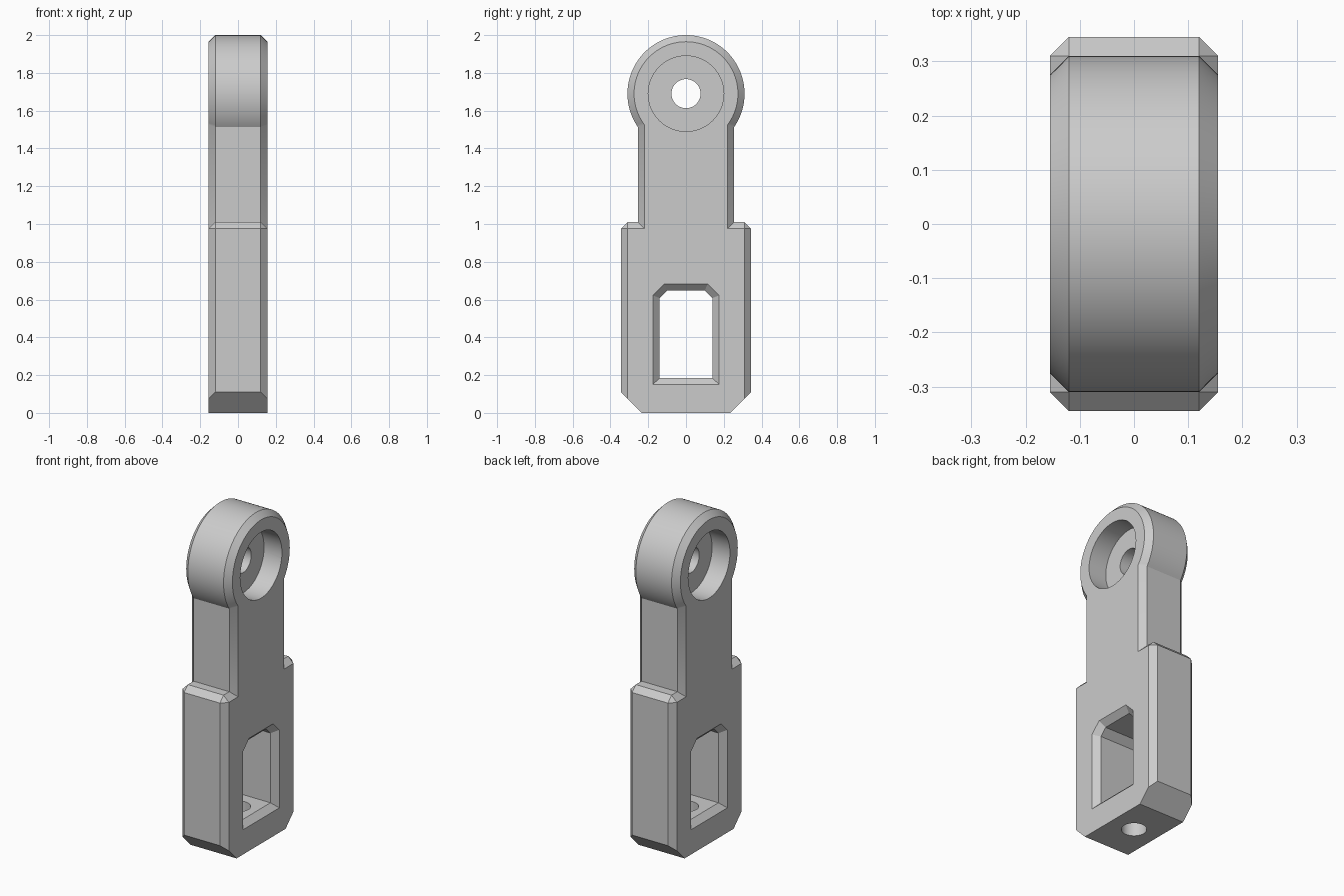
import bpy
import bmesh
from math import sin, cos, asin, pi, radians
from mathutils import Matrix

if "Cube" in bpy.data.objects:
    bpy.data.objects.remove(bpy.data.objects["Cube"], do_unlink=True)

HALF = 0.155      # half thickness
BEVEL = 0.035
CORE = HALF - BEVEL
HEAD_Z, HEAD_R = 1.69, 0.31
NECK = 0.255

grey = bpy.data.materials.new("plain_grey")
grey.use_nodes = True
colour = (0.6, 0.6, 0.6, 1)
grey.diffuse_color = colour
grey.node_tree.nodes["Principled BSDF"].inputs["Base Color"].default_value = colour


def finish(bm, name):
    bmesh.ops.remove_doubles(bm, verts=bm.verts, dist=0.0001)
    bmesh.ops.recalc_face_normals(bm, faces=bm.faces)
    mesh = bpy.data.meshes.new(name)
    bm.to_mesh(mesh)
    bm.free()
    mesh.materials.append(grey)
    obj = bpy.data.objects.new(name, mesh)
    bpy.context.collection.objects.link(obj)
    return obj


def mirrored(half):
    return half + [(-y, z) for y, z in reversed(half)]


def loft(name, sections):
    """Join closed (y, z) outlines placed at successive x positions."""
    bm = bmesh.new()
    rings = [[bm.verts.new((x, y, z)) for y, z in mirrored(half)] for x, half in sections]
    n = len(rings[0])
    for a, b in zip(rings, rings[1:]):
        for i in range(n):
            j = (i + 1) % n
            bm.faces.new((a[i], a[j], b[j], b[i]))
    bm.faces.new(rings[0])
    bm.faces.new(rings[-1])
    return finish(bm, name)


def cylinder(name, radius, depth, centre, axis):
    bm = bmesh.new()
    bmesh.ops.create_cone(bm, cap_ends=True, segments=64, radius1=radius,
                          radius2=radius, depth=depth)
    turn = Matrix.Rotation(pi / 2, 4, "Y") if axis == "X" else Matrix()
    bmesh.ops.transform(bm, matrix=Matrix.Translation(centre) @ turn, verts=bm.verts)
    return finish(bm, name)


def body_outline(inset):
    """Right half of the link outline, from the foot up to the crown."""
    side, top = 0.345 - inset, 1.01 - inset
    corner = BEVEL - inset
    neck, radius = NECK - inset, HEAD_R - inset
    points = [(0.235, 0), (side, 0.11 - inset), (side, top - corner),
              (side - corner, top), (neck, top)]
    start = pi - asin(neck / radius)
    steps = 48
    for i in range(steps):
        a = start * (1 - i / steps)
        points.append((radius * sin(a), HEAD_Z + radius * cos(a)))
    return points + [(0.0, HEAD_Z + radius)]


def window_outline(grow):
    """Right half of the slot, with clipped upper corners."""
    side, top, clip = 0.14 + grow, 0.648 + grow, 0.04 + 0.586 * grow
    return [(side, 0.185 - grow), (side, top - clip), (side - clip, top)]


# Link body with bevelled sides
link = loft("link_body", [(-HALF, body_outline(BEVEL)), (-CORE, body_outline(0)),
                          (CORE, body_outline(0)), (HALF, body_outline(BEVEL))])

# Slot, eye recesses, pin hole and foot hole
FLARE = 0.06
cutters = [
    loft("slot_cutter", [(-CORE - FLARE, window_outline(FLARE)), (-CORE, window_outline(0)),
                         (CORE, window_outline(0)), (CORE + FLARE, window_outline(FLARE))]),
    cylinder("pin_hole_cutter", 0.077, 1, (0, 0, HEAD_Z), "X"),
    cylinder("foot_hole_cutter", 0.07, 0.5, (0, 0, 0), "Z"),
]
for side, label in ((1, "left"), (-1, "right")):
    cutters.append(cylinder(label + "_recess_cutter", 0.2, 0.3,
                            (side * 0.185, 0, HEAD_Z), "X"))

bpy.context.view_layer.objects.active = link
for cutter in cutters:
    cut = link.modifiers.new("cut", "BOOLEAN")
    cut.operation = "DIFFERENCE"
    cut.solver = "EXACT"
    cut.object = cutter
    bpy.ops.object.modifier_apply(modifier=cut.name)
    bpy.data.objects.remove(cutter, do_unlink=True)

# Smooth the round surfaces, keep the bevels crisp
bpy.ops.object.select_all(action="DESELECT")
link.select_set(True)
bpy.ops.object.shade_smooth_by_angle(angle=radians(30))
